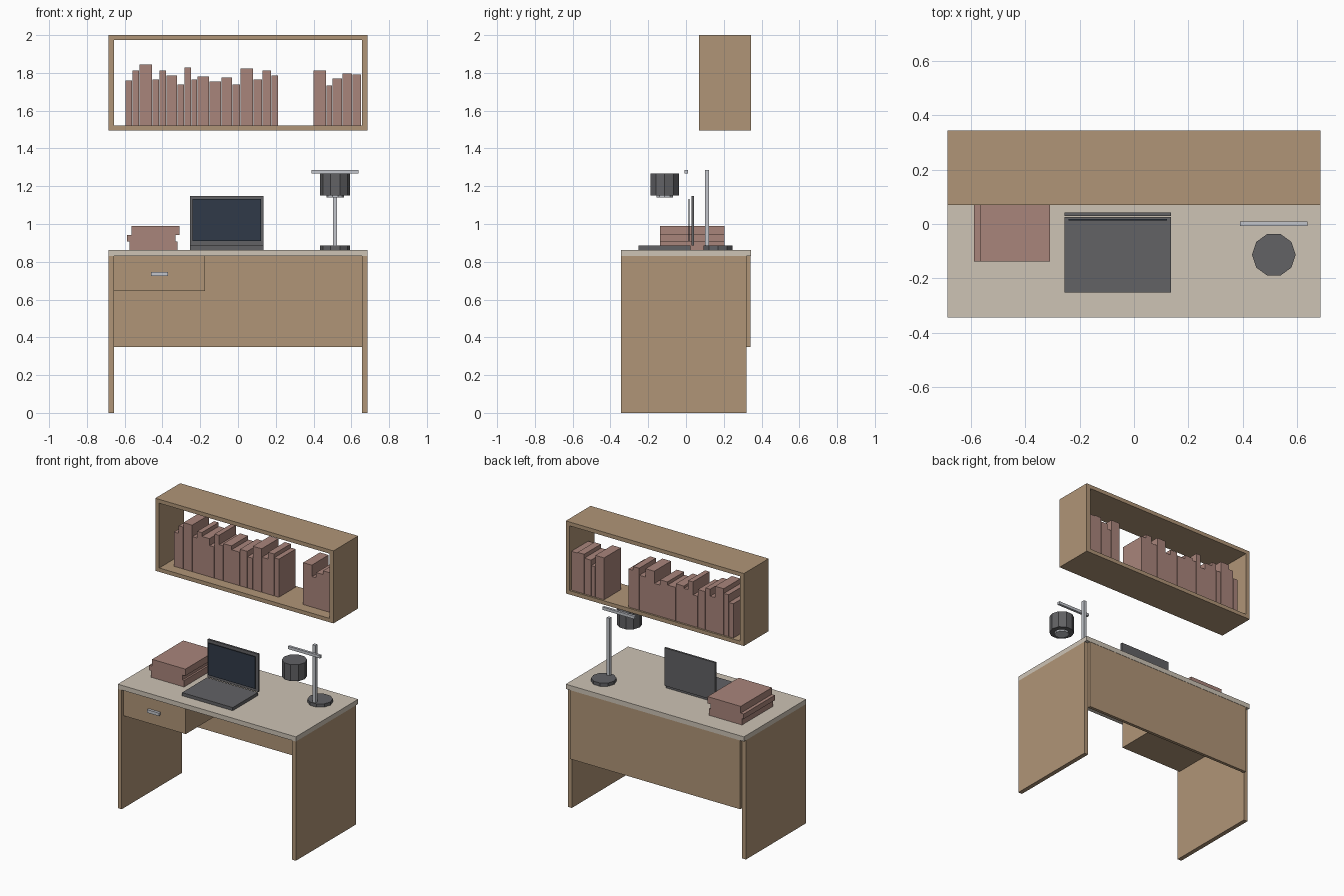
import bpy
from math import pi

cube = bpy.data.objects.get("Cube")
if cube:
    bpy.data.objects.remove(cube)


def material(name, hex_colour):
    """Flat material from an sRGB hex string, stored as linear values."""
    channels = [int(hex_colour[i:i + 2], 16) / 255 for i in (0, 2, 4)]
    linear = [c / 12.92 if c < 0.04 else ((c + 0.055) / 1.055) ** 2.4 for c in channels]
    mat = bpy.data.materials.new(name)
    mat.use_nodes = True
    mat.diffuse_color = (*linear, 1)
    mat.node_tree.nodes["Principled BSDF"].inputs["Base Color"].default_value = (*linear, 1)
    return mat


wood = material("wood", "b09577")
stone = material("pale_worktop", "cdc3b5")
paper = material("book_cover", "a9857b")
dark = material("dark_plastic", "626265")
glass = material("screen_glass", "303a48")
metal = material("light_metal", "c3c6cc")


def box(name, mat, x, y, z):
    """Axis-aligned block from (min, max) ranges."""
    ranges = (x, y, z)
    bpy.ops.mesh.primitive_cube_add(size=1, location=[(a + b) / 2 for a, b in ranges])
    ob = bpy.context.object
    ob.name = name
    ob.scale = [b - a for a, b in ranges]
    bpy.ops.object.transform_apply(location=False, rotation=False, scale=True)
    ob.data.materials.append(mat)
    return ob


def disc(name, mat, x, y, z, radius):
    """Upright ten-sided cylinder with corners on the x axis."""
    bpy.ops.mesh.primitive_cylinder_add(vertices=10, radius=radius, depth=z[1] - z[0],
                                        location=(x, y, sum(z) / 2), rotation=(0, 0, pi / 2))
    ob = bpy.context.object
    ob.name = name
    ob.data.materials.append(mat)
    return ob


W, D = 0.686, 0.343      # half width and half depth
IN = W - 0.03            # inner half width between side panels
TOP = 0.863              # worktop surface
UNDER = 0.83             # worktop underside

# Desk
box("worktop", stone, (-W, W), (-D, D), (UNDER, TOP))
box("back_panel", wood, (-IN, IN), (0.32, D - 0.002), (0.35, UNDER))
for side, a, b in (("right", -W, -IN), ("left", IN, W)):
    box(side + "_desk_panel", wood, (a, b), (-D, 0.32), (0, UNDER))
    box(side + "_shelf_panel", wood, (a, b), (0.07, D), (1.495, 2))
box("drawer", wood, (-IN, -0.175), (-0.325, 0.32), (0.645, UNDER))
box("drawer_handle", metal, (-0.46, -0.37), (-D, -0.325), (0.725, 0.746))

# Wall shelf, open front and back
box("shelf_top", wood, (-IN, IN), (0.07, D), (1.973, 2))
box("shelf_bottom", wood, (-IN, IN), (0.07, D), (1.495, 1.522))

# Shelf books: start, then widths and heights in small units
UNIT = 0.0053
rows = (
    (-0.596, (7, 7, 13, 7, 7, 11, 7, 7, 6, 12, 12, 11, 8, 13, 9, 9, 7),
     (45, 55, 61, 46, 55, 50, 41, 58, 46, 49, 44, 48, 41, 57, 46, 55, 50)),
    (0.4, (13, 6, 10, 10, 9), (55, 40, 47, 52, 51)),
)
for x, widths, heights in rows:
    for w, h in zip(widths, heights):
        box("shelf_book", paper, (x, x + w * UNIT - 0.002), (0.145, 0.33),
            (1.522, 1.522 + h * UNIT))
        x += w * UNIT

# Stacked books on the desk
z = TOP
for x, height in ((-0.575, 0.045), (-0.588, 0.035), (-0.565, 0.047)):
    box("stacked_book", paper, (x, x + 0.256), (-0.138, 0.205), (z, z + height))
    z += height

# Laptop
box("laptop_base", dark, (-0.255, 0.136), (-0.252, 0.025), (TOP, 0.885))
box("laptop_lid", dark, (-0.255, 0.136), (0.029, 0.043), (0.885, 1.149))
box("laptop_screen", glass, (-0.24, 0.122), (0.013, 0.019), (0.91, 1.133))

# Desk lamp
LAMP = 0.514
disc("lamp_base", dark, LAMP, 0.17, (TOP, 0.886), 0.08)
box("lamp_post", metal, (LAMP - 0.011, LAMP + 0.011), (0.101, 0.123), (TOP, 1.286))
box("lamp_arm", metal, (0.389, 0.637), (-0.007, 0.01), (1.267, 1.287))
disc("lamp_shade", dark, LAMP, -0.113, (1.152, 1.267), 0.08)
disc("lamp_bulb", metal, LAMP, -0.113, (1.139, 1.16), 0.046)
